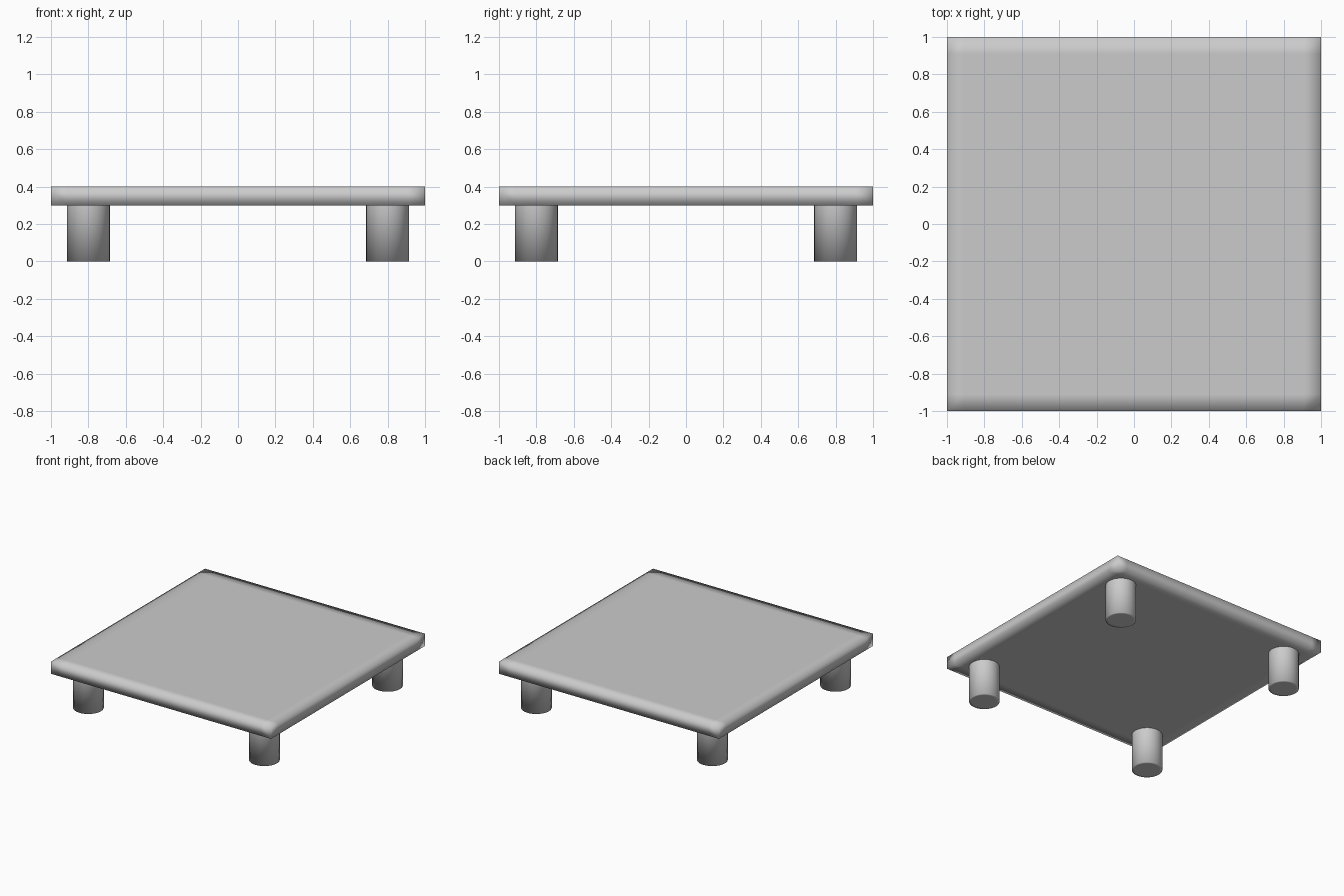
import bpy, bmesh

if "Cube" in bpy.data.objects:
    bpy.data.objects.remove(bpy.data.objects["Cube"])

def add_object(name, bm):
    for f in bm.faces:
        f.smooth = True
    bmesh.ops.recalc_face_normals(bm, faces=bm.faces)
    me = bpy.data.meshes.new(name)
    bm.to_mesh(me)
    bm.free()
    ob = bpy.data.objects.new(name, me)
    bpy.context.collection.objects.link(ob)
    return ob

# Square top with support loops so the smooth shading stays near the rim
bm = bmesh.new()
bmesh.ops.create_cube(bm, size=1)
for v in bm.verts:
    v.co = (v.co.x * 2, v.co.y * 2, 0.35 + v.co.z * 0.1)
for axis in ((1, 0, 0), (0, 1, 0)):
    for d in (-0.91, 0.91):
        bmesh.ops.bisect_plane(bm, geom=bm.verts[:] + bm.edges[:] + bm.faces[:],
                               plane_co=[a * d for a in axis], plane_no=axis)
add_object("table_top", bm)

# Round leg: cap inset at the foot, open where it meets the top
def leg(name, x, y, r=0.115, h=0.3):
    bm = bmesh.new()
    bmesh.ops.create_cone(bm, cap_ends=True, segments=32, radius1=r, radius2=r, depth=h)
    bm.normal_update()
    caps = [f for f in bm.faces if f.normal.z > 0.9]
    bmesh.ops.delete(bm, geom=caps, context='FACES_ONLY')
    foot = [f for f in bm.faces if f.normal.z < -0.9]
    bmesh.ops.inset_region(bm, faces=foot, thickness=0.02)
    bmesh.ops.recalc_face_normals(bm, faces=bm.faces)
    ob = add_object(name, bm)
    ob.location = (x, y, h / 2)

for side, x in (("left", -0.8), ("right", 0.8)):
    for end, y in (("front", -0.8), ("back", 0.8)):
        leg(f"{end}_{side}_leg", x, y)
